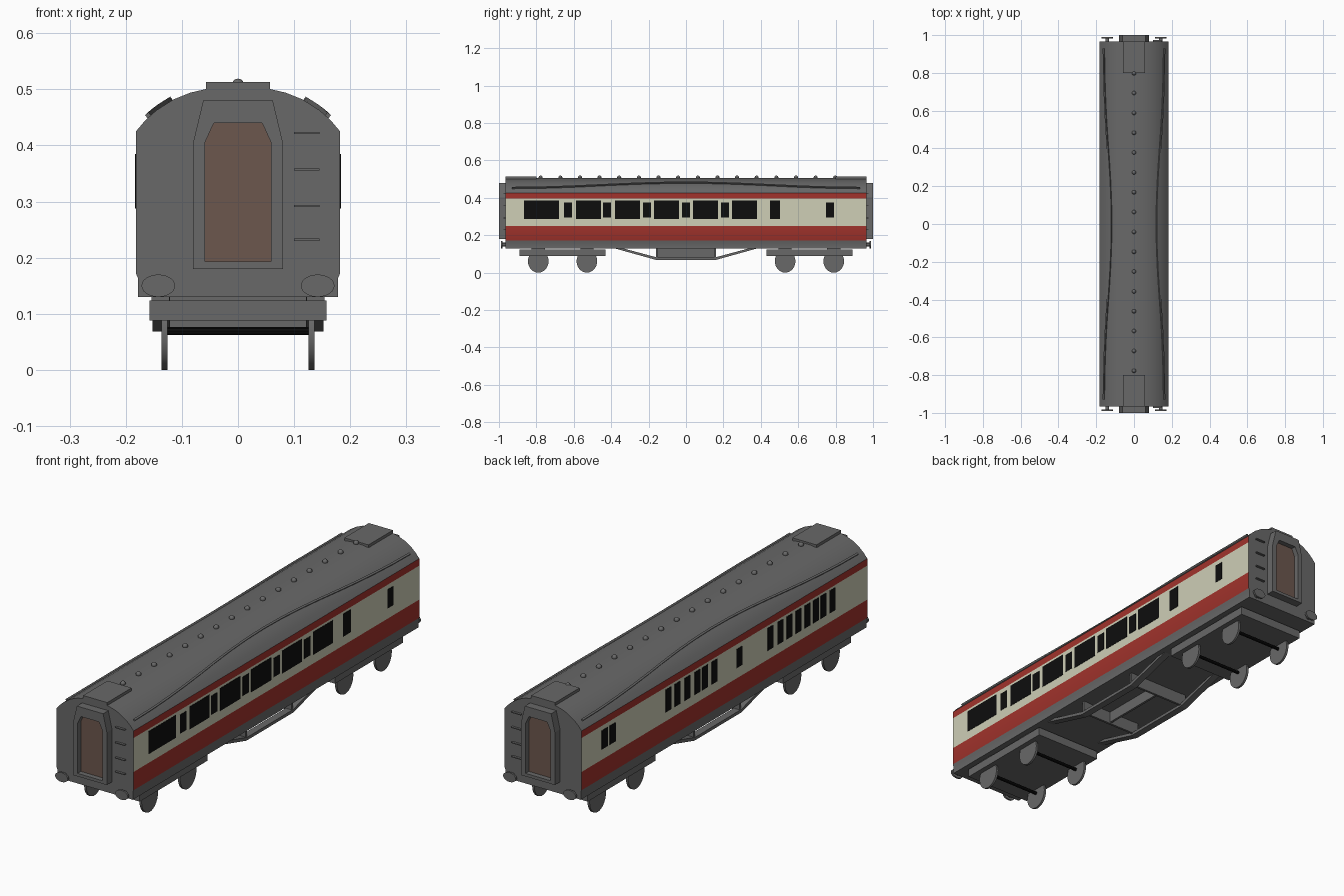
import bpy, bmesh, math
from mathutils import Vector, Matrix

if "Cube" in bpy.data.objects:
    bpy.data.objects.remove(bpy.data.objects["Cube"])


def material(name, r, g, b):
    m = bpy.data.materials.new(name)
    m.diffuse_color = (r, g, b, 1)
    m.use_nodes = True
    m.node_tree.nodes["Principled BSDF"].inputs["Base Color"].default_value = m.diffuse_color
    return m


GREY = material("grey", 0.14, 0.14, 0.14)
RED = material("red", 0.36, 0.033, 0.025)
CREAM = material("cream", 0.62, 0.62, 0.47)
BLACK = material("black", 0.004, 0.004, 0.004)
BROWN = material("door_brown", 0.15, 0.095, 0.075)


def finish(name, bm, *mats):
    bmesh.ops.recalc_face_normals(bm, faces=bm.faces)
    me = bpy.data.meshes.new(name)
    bm.to_mesh(me)
    bm.free()
    for m in mats:
        me.materials.append(m)
    ob = bpy.data.objects.new(name, me)
    bpy.context.collection.objects.link(ob)
    return ob


def smooth(ob, angle=30):
    bpy.ops.object.select_all(action='DESELECT')
    ob.select_set(True)
    bpy.context.view_layer.objects.active = ob
    bpy.ops.object.shade_smooth_by_angle(angle=math.radians(angle))


def add_box(bm, x0, x1, y0, y1, z0, z1):
    mat = Matrix.Translation(((x0 + x1) / 2, (y0 + y1) / 2, (z0 + z1) / 2))
    mat = mat @ Matrix.Diagonal((abs(x1 - x0), abs(y1 - y0), abs(z1 - z0), 1))
    bmesh.ops.create_cube(bm, size=1, matrix=mat)


def add_disc(bm, centre, radii, depth, axis, seg=24):
    rot = Matrix.Rotation(math.pi / 2, 4, 'Y' if axis == 'X' else 'X')
    mat = Matrix.Translation(centre) @ rot @ Matrix.Diagonal((radii[0], radii[1], depth, 1))
    bmesh.ops.create_cone(bm, cap_ends=True, segments=seg, radius1=1, radius2=1, depth=1, matrix=mat)


def add_prism(bm, pts, a, b, axis='Y'):
    """Extrude a 2D outline between a and b along an axis."""
    def put(p, t):
        return bm.verts.new((p[0], t, p[1]) if axis == 'Y' else (t, p[0], p[1]))
    v0, v1 = [put(p, a) for p in pts], [put(p, b) for p in pts]
    bm.faces.new(v0)
    bm.faces.new(v1)
    for i in range(len(pts)):
        j = (i + 1) % len(pts)
        bm.faces.new((v0[i], v0[j], v1[j], v1[i]))


# Body shell: one cross-section, side stripes coloured by height
HALF = 0.965
roof = [(0.182, 0.425), (0.165, 0.445), (0.145, 0.463), (0.115, 0.482),
        (0.085, 0.494), (0.055, 0.501), (0.025, 0.505)]
half = [(0.178, 0.13), (0.178, 0.163), (0.182, 0.172), (0.182, 0.25), (0.182, 0.395)] + roof
bm = bmesh.new()
add_prism(bm, half + [(-x, z) for x, z in reversed(half)], -HALF, HALF)
bm.normal_update()
for f in bm.faces:
    z = f.calc_center_median().z
    if abs(f.normal.x) > 0.99 and z > 0.17:
        f.material_index = 2 if 0.25 < z < 0.395 else 1
smooth(finish("coach_body", bm, GREY, RED, CREAM), 25)

# Side windows as thin plates: (start, end, tall)
right = [(-0.866, -0.679, 1), (0.449, 0.503, 1), (0.749, 0.79, 0)]
right += [(c - 0.067, c + 0.067, 1) for c in (-0.521, -0.313, -0.104, 0.104, 0.313)]
right += [(c - 0.021, c + 0.021, 0) for c in (-0.631, -0.422, -0.208, 0, 0.208)]
left = [(c - 0.019, c + 0.019, 1) for c in (0.378, 0.317, 0.25, 0.183, 0.132, 0.068,
        -0.31, -0.377, -0.438, -0.5, -0.56, -0.617, -0.668, -0.728)]
left += [(c - 0.02, c + 0.02, 0) for c in (0.81, 0.756, -0.1)]
for name, side, windows in (("right_windows", 1, right), ("left_windows", -1, left)):
    bm = bmesh.new()
    for y0, y1, tall in windows:
        z0, z1 = (0.288, 0.385) if tall else (0.294, 0.375)
        add_box(bm, side * 0.179, side * 0.1832, y0, y1, z0, z1)
    finish(name, bm, BLACK)


def roof_x(z):
    for (xa, za), (xb, zb) in zip(roof, roof[1:]):
        if za <= z <= zb:
            return xa + (xb - xa) * (z - za) / (zb - za)


# Arched rain strips lying on the roof slopes
bm = bmesh.new()
for side in (-1, 1):
    previous = None
    for i in range(17):
        y = -0.93 + 1.86 * i / 16
        z = 0.451 + 0.028 * (1 + math.cos(math.pi * y / 0.93)) / 2
        base = Vector((side * roof_x(z), y, z))
        out = Vector((side * 0.6, 0, 0.8)) * 0.007
        along = Vector((side * 0.8, 0, -0.6)) * 0.004
        ring = [bm.verts.new(base + p) for p in (along - out, along + out, out - along, -out - along)]
        if previous:
            for k in range(4):
                bm.faces.new((previous[k], previous[(k + 1) % 4], ring[(k + 1) % 4], ring[k]))
        else:
            bm.faces.new(ring)
        previous = ring
    bm.faces.new(previous)
finish("rain_strips", bm, GREY)

# Roof vents along the ridge
bm = bmesh.new()
for i in range(16):
    bmesh.ops.create_uvsphere(bm, u_segments=12, v_segments=8, radius=0.011,
                              matrix=Matrix.Translation((0, -0.777 + 0.105 * i, 0.508)))
smooth(finish("roof_vents", bm, GREY), 60)

# Both ends: roof plate, gangway, door, buffers, steps
outer = [(-0.08, 0.18), (-0.08, 0.405), (-0.062, 0.48), (0.062, 0.48), (0.08, 0.405), (0.08, 0.18)]
inner = [(-0.059, 0.193), (-0.059, 0.405), (-0.043, 0.44), (0.043, 0.44), (0.059, 0.405), (0.059, 0.193)]
for end, s in (("front", -1), ("back", 1)):
    bm = bmesh.new()
    add_box(bm, -0.057, 0.057, s * 0.80, s * HALF, 0.49, 0.513)
    finish(end + "_roof_plate", bm, GREY)

    bm = bmesh.new()
    loops = [[bm.verts.new((x, s * y, z)) for x, z in pts]
             for pts, y in ((outer, 0.96), (outer, 1.0), (inner, 1.0), (inner, 0.96))]
    for a, b in zip(loops, loops[1:] + loops[:1]):
        for i in range(6):
            j = (i + 1) % 6
            bm.faces.new((a[i], a[j], b[j], b[i]))
    finish(end + "_gangway", bm, GREY)

    bm = bmesh.new()
    add_prism(bm, inner, s * 0.97, s * 0.978)
    finish(end + "_door", bm, BROWN)

    bm = bmesh.new()
    for x in (-0.142, 0.142):
        add_disc(bm, (x, s * 0.986, 0.15), (0.03, 0.02), 0.008, 'Y')
        add_disc(bm, (x, s * 0.97, 0.15), (0.01, 0.01), 0.03, 'Y', 12)
    smooth(finish(end + "_buffers", bm, GREY))

    bm = bmesh.new()
    for z in (0.23, 0.29, 0.355, 0.42):
        add_box(bm, 0.1, 0.145, s * 0.96, s * 0.975, z, z + 0.004)
    finish(end + "_steps", bm, GREY)

    # Bogie with frame, wheels and axles
    bm = bmesh.new()
    add_box(bm, -0.158, 0.158, s * 0.43, s * 0.89, 0.088, 0.124)
    for y in (0.53, 0.79):
        for x in (-0.138, 0.138):
            add_box(bm, x - 0.016, x + 0.016, s * y - 0.035, s * y + 0.035, 0.12, 0.135)
    finish(end + "_bogie_frame", bm, GREY)

    wheels, axles = bmesh.new(), bmesh.new()
    for y in (0.53, 0.79):
        for x in (-0.131, 0.131):
            add_disc(wheels, (x, s * y, 0.061), (0.061, 0.055), 0.01, 'X', 28)
        add_disc(axles, (0, s * y, 0.069), (0.007, 0.007), 0.256, 'X', 8)
    smooth(finish(end + "_wheels", wheels, GREY))
    finish(end + "_axles", axles, BLACK)

# Underframe trusses with uprights and cross panels
bm = bmesh.new()
truss = [(-0.39, 0.132), (-0.16, 0.068), (0.16, 0.068), (0.39, 0.132),
         (0.345, 0.132), (0.155, 0.081), (-0.155, 0.081), (-0.345, 0.132)]
for s in (-1, 1):
    add_prism(bm, truss, s * 0.121, s * 0.152, 'X')
    for y in (-0.155, 0.155):
        add_box(bm, s * 0.125, s * 0.148, y - 0.006, y + 0.006, 0.07, 0.132)
for y in (-0.155, 0.155):
    add_box(bm, -0.125, 0.125, y - 0.005, y + 0.005, 0.076, 0.132)
add_box(bm, -0.005, 0.005, -0.155, 0.155, 0.082, 0.132)
finish("underframe_truss", bm, GREY)
